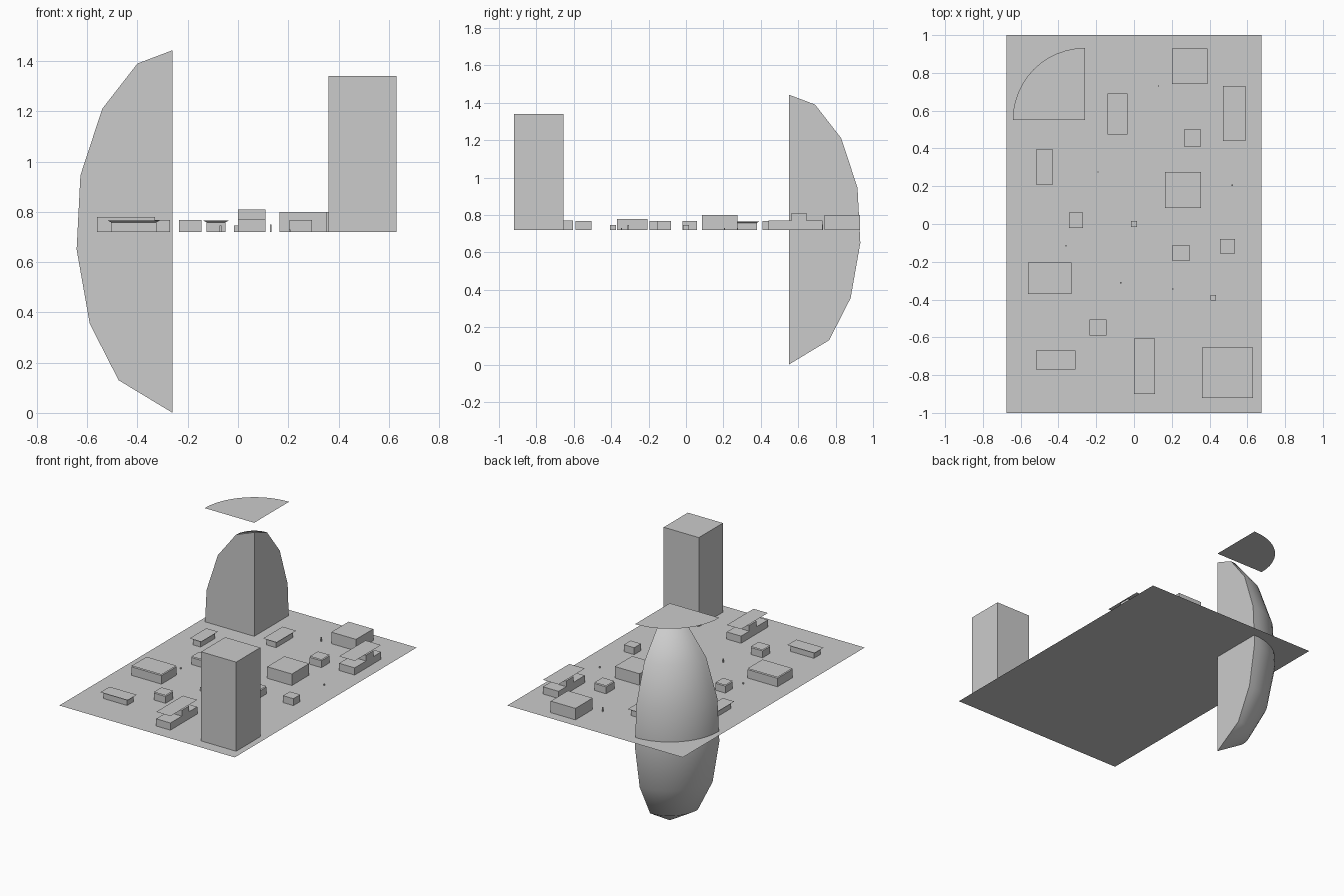
import bpy, bmesh, math

cube = bpy.data.objects.get("Cube")
if cube:
    bpy.data.objects.remove(cube, do_unlink=True)

grey = bpy.data.materials.new("plain_grey")
grey.use_nodes = True
COLOUR = (0.6, 0.6, 0.6, 1)
grey.diffuse_color = COLOUR
grey.node_tree.nodes["Principled BSDF"].inputs["Base Color"].default_value = COLOUR

GROUND = 0.72


def finish(name, bm, recalc=True):
    if recalc:
        bmesh.ops.recalc_face_normals(bm, faces=bm.faces)
    mesh = bpy.data.meshes.new(name)
    bm.to_mesh(mesh)
    bm.free()
    mesh.materials.append(grey)
    obj = bpy.data.objects.new(name, mesh)
    bpy.context.collection.objects.link(obj)
    return obj


def rect(bm, x0, x1, y0, y1, z):
    return [bm.verts.new((x, y, z)) for x, y in ((x0, y0), (x1, y0), (x1, y1), (x0, y1))]


def plane(name, x0, x1, y0, y1, height=0.0):
    bm = bmesh.new()
    bm.faces.new(rect(bm, x0, x1, y0, y1, GROUND + height))
    return finish(name, bm, False)


def block(name, x0, x1, y0, y1, height, base=0.0, inset=0.0):
    """Box on the ground; inset narrows its bottom to make a flared slab."""
    bm = bmesh.new()
    low = rect(bm, x0 + inset, x1 - inset, y0 + inset, y1 - inset, GROUND + base)
    top = rect(bm, x0, x1, y0, y1, GROUND + height)
    bm.faces.new(low[::-1])
    bm.faces.new(top)
    for i in range(4):
        j = (i + 1) % 4
        bm.faces.new((low[i], low[j], top[j], top[i]))
    return finish(name, bm)


# Ground sheet and the tall tower
plane("ground", -0.675, 0.675, -1, 1)
block("tower", 0.36, 0.63, -0.92, -0.655, 0.62)

# Plain low blocks
for i, (x0, x1, y0, y1, h) in enumerate((
        (0.2, 0.39, 0.74, 0.93, 0.08), (0.165, 0.355, 0.085, 0.275, 0.08),
        (0.455, 0.535, -0.155, -0.08, 0.048))):
    block(f"low_block_{i}", x0, x1, y0, y1, h)

# Small houses with a separate flat roof just above the walls
for i, (x0, x1, y0, y1, h) in enumerate((
        (0.265, 0.355, 0.41, 0.5, 0.048), (-0.345, -0.27, -0.02, 0.06, 0.048),
        (0.205, 0.295, -0.195, -0.11, 0.048), (-0.235, -0.145, -0.59, -0.505, 0.048),
        (-0.56, -0.33, -0.37, -0.205, 0.059))):
    block(f"house_walls_{i}", x0, x1, y0, y1, h)
    plane(f"house_roof_{i}", x0, x1, y0, y1, h + 0.007)

# Sheds with a flared overhanging roof
for i, (x0, x1, y0, y1) in enumerate((
        (-0.52, -0.43, 0.21, 0.395), (-0.14, -0.035, 0.475, 0.69),
        (-0.52, -0.31, -0.77, -0.67))):
    d = 0.015
    block(f"shed_walls_{i}", x0 + d, x1 - d, y0 + d, y1 - d, 0.038)
    block(f"shed_roof_{i}", x0, x1, y0, y1, 0.046, 0.038, d)

# Long halls with a raised middle and a floating canopy
for i, (x0, x1, y0, y1) in enumerate(((0.47, 0.59, 0.44, 0.73), (0, 0.11, -0.9, -0.605))):
    block(f"hall_base_{i}", x0, x1, y0, y1, 0.05)
    block(f"hall_middle_{i}", x0, x1, y0 + 0.125, y0 + 0.205, 0.09, 0.05)
    plane(f"hall_canopy_{i}", x0, x1, y0, y1, 0.098)

# Small kiosks and tiny posts
for i, (x, y, r, h) in enumerate((
        (0, 0, 0.015, 0.025), (0.42, -0.39, 0.015, 0.025),
        (0.13, 0.73, 0.003, 0.03), (-0.19, 0.275, 0.003, 0.01),
        (0.52, 0.205, 0.003, 0.01), (-0.36, -0.115, 0.003, 0.01),
        (-0.07, -0.31, 0.004, 0.025), (0.205, -0.345, 0.003, 0.01))):
    block(f"post_{i}", x - r, x + r, y - r, y + r, h)

# Quarter dome: a profile turned through ninety degrees, closed by two flat walls
CX, CY, STEPS = -0.26, 0.55, 12
PROFILE = ((0.0, 0.0), (0.215, 0.13), (0.33, 0.355), (0.382, 0.65),
           (0.367, 0.945), (0.28, 1.21), (0.14, 1.39), (0.0, 1.443))


def arc(bm, r, z):
    angles = [math.pi / 2 * (1 + k / STEPS) for k in range(STEPS + 1)]
    return [bm.verts.new((CX + r * math.cos(a), CY + r * math.sin(a), z)) for a in angles]


bm = bmesh.new()
bottom = bm.verts.new((CX, CY, PROFILE[0][1]))
top = bm.verts.new((CX, CY, PROFILE[-1][1]))
rings = [arc(bm, r, z) for r, z in PROFILE[1:-1]]
for k in range(STEPS):
    bm.faces.new((bottom, rings[0][k + 1], rings[0][k]))
    bm.faces.new((top, rings[-1][k], rings[-1][k + 1]))
    for a, b in zip(rings, rings[1:]):
        bm.faces.new((a[k], a[k + 1], b[k + 1], b[k]))
for k in (0, STEPS):
    bm.faces.new([bottom] + [ring[k] for ring in rings] + [top])
dome = finish("quarter_dome", bm)
bpy.ops.object.select_all(action="DESELECT")
bpy.context.view_layer.objects.active = dome
dome.select_set(True)
bpy.ops.object.shade_smooth_by_angle(angle=math.radians(40))

# Flat quarter disc floating over the dome
bm = bmesh.new()
centre = bm.verts.new((CX, CY, 1.51))
bm.faces.new([centre] + arc(bm, 0.382, 1.51))
finish("dome_canopy", bm, False)
